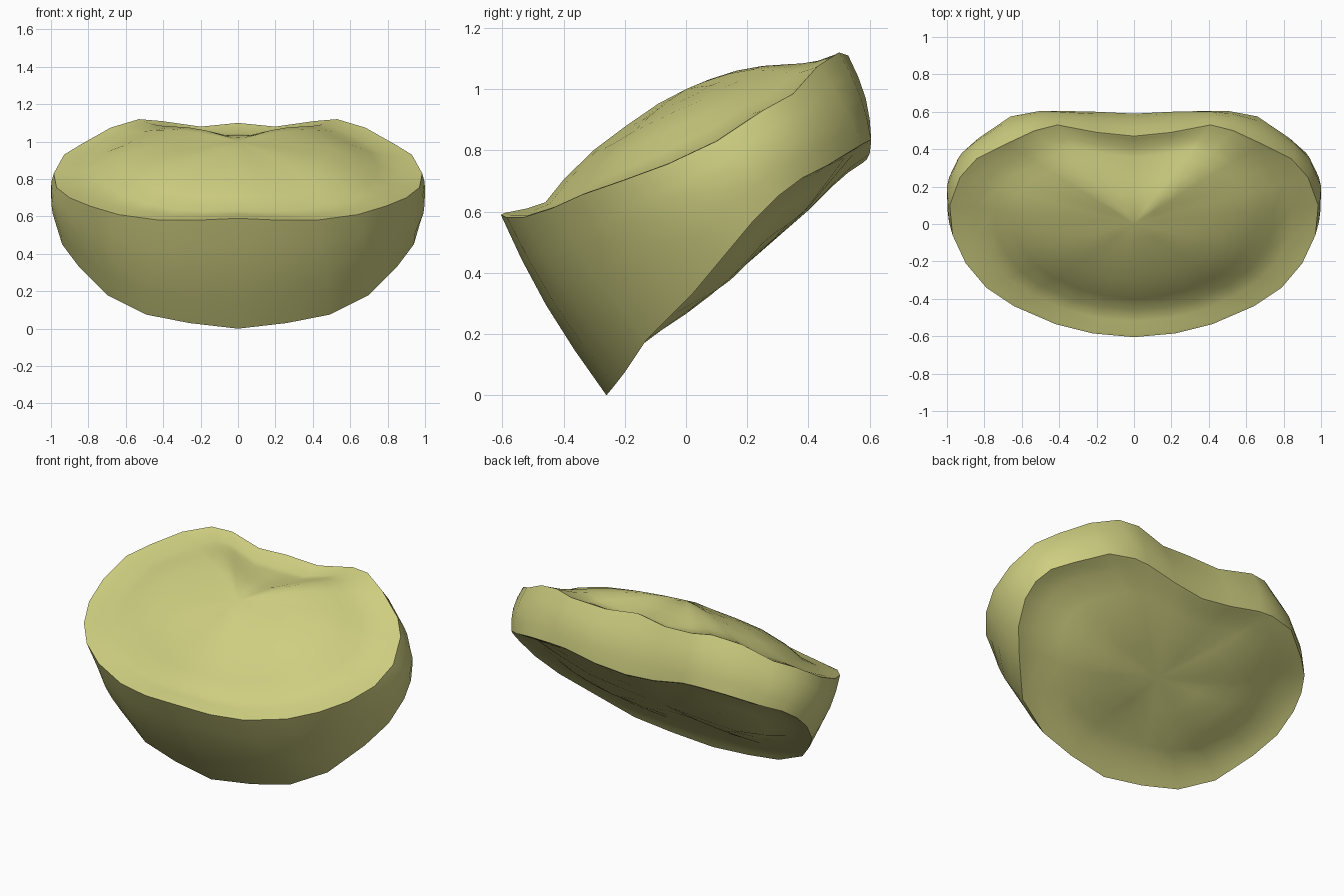
import bpy
import bmesh
import math
from mathutils import Vector

cube = bpy.data.objects.get("Cube")
if cube:
    bpy.data.objects.remove(cube, do_unlink=True)

# Half outlines of the two rims, running from the front middle to the back middle
UPPER_RIM = [(0, -.605, .59), (.22, -.585, .58), (.42, -.535, .58), (.64, -.44, .61),
             (.79, -.34, .655), (.9, -.21, .7), (.97, -.06, .755), (.985, .1, .83),
             (.93, .25, .93), (.84, .35, .985), (.68, .43, 1.075), (.53, .5, 1.12),
             (.41, .53, 1.11), (.2, .49, 1.08), (0, .47, 1.1)]
LOWER_RIM = [(0, -.26, 0), (.26, -.235, .03), (.49, -.2, .075), (.7, -.13, .18),
             (.85, .02, .33), (.94, .12, .45), (.975, .22, .57), (.965, .3, .65),
             (.92, .38, .71), (.83, .46, .75), (.66, .575, .82), (.5, .605, .835),
             (.4, .605, .83), (.2, .6, .79), (0, .59, .77)]

# Rings as distance from the centre, then height offset
# at the front, side, back corner and back middle
CUSHION_RINGS = [(.15, .15, .155, .15, .145), (.33, .12, .15, .13, .11),
                 (.5, .085, .135, .1, .06), (.66, .03, .09, .06, .025),
                 (.76, -.02, .035, .035, 0), (.86, -.015, -.005, .015, -.02),
                 (.975, 0, 0, 0, 0)]
BASE_RINGS = [(.97, .015, .008, 0, 0), (.85, .06, .03, .01, .01),
              (.7, .06, -.018, 0, .01), (.5, .05, -.05, -.015, 0),
              (.3, .025, -.035, -.01, 0)]
CORNER_DEPTH = .65
TOP_CENTRE = Vector((0, 0, .84))
TOP_RISE = .16
BASE_CENTRE = Vector((0, .2, .43))


def full_outline(half):
    """Mirror a half outline across the middle into a closed loop."""
    right = [Vector(point) for point in half]
    left = [Vector((-p.x, p.y, p.z)) for p in reversed(right[1:-1])]
    return right + left


def facing(point, centre):
    """Horizontal unit direction from the centre towards a rim point."""
    direction = point - centre
    direction.z = 0
    return direction.normalized()


def wall_ring(upper, lower, amount, bulge):
    """Ring between the two rims, swollen outwards a little."""
    ring = []
    for high, low in zip(upper, lower):
        point = high.lerp(low, amount)
        ring.append(point + facing(high, TOP_CENTRE) * bulge)
    return ring


def mix(start, end, amount):
    return start + (end - start) * amount


def padded_ring(rim, centre, fraction, front, side, corner, back):
    """Ring inside a rim, offset in height according to its direction."""
    ring = []
    for edge in rim:
        point = centre.lerp(edge, fraction)
        depth = facing(edge, centre).y
        if depth < 0:
            point.z += mix(side, front, -depth)
        elif depth < CORNER_DEPTH:
            point.z += mix(side, corner, depth / CORNER_DEPTH)
        else:
            point.z += mix(corner, back, (depth - CORNER_DEPTH) / (1 - CORNER_DEPTH))
        ring.append(point)
    return ring


def add_loop(bm, points):
    return [bm.verts.new(point) for point in points]


def bridge(bm, first, second):
    count = len(first)
    for i in range(count):
        j = (i + 1) % count
        bm.faces.new((first[i], first[j], second[j], second[i]))


def close_with_fan(bm, loop, tip):
    centre = bm.verts.new(tip)
    for i, vert in enumerate(loop):
        bm.faces.new((vert, loop[(i + 1) % len(loop)], centre))


upper = full_outline(UPPER_RIM)
lower = full_outline(LOWER_RIM)

bm = bmesh.new()

# Domed cushion, from its centre out to the upper rim
cushion = [padded_ring(upper, TOP_CENTRE, *ring) for ring in CUSHION_RINGS]
# Side wall with a gentle outward swell
wall = [upper] + [wall_ring(upper, lower, t, .025 * math.sin(math.pi * t))
                  for t in (.25, .5, .75)] + [lower]
# Underside, from the lower rim in to its centre
base = [padded_ring(lower, BASE_CENTRE, *ring) for ring in BASE_RINGS]

loops = [add_loop(bm, points) for points in cushion + wall + base]
for first, second in zip(loops, loops[1:]):
    bridge(bm, first, second)
close_with_fan(bm, loops[0], TOP_CENTRE + Vector((0, 0, TOP_RISE)))
close_with_fan(bm, loops[-1], BASE_CENTRE)
bmesh.ops.recalc_face_normals(bm, faces=bm.faces)

mesh = bpy.data.meshes.new("bean_cushion")
bm.to_mesh(mesh)
bm.free()
cushion_object = bpy.data.objects.new("bean_cushion", mesh)
bpy.context.collection.objects.link(cushion_object)

# Pale olive covering
colour = (.62, .62, .22, 1)
olive = bpy.data.materials.new("pale_olive")
olive.use_nodes = True
olive.diffuse_color = colour
olive.node_tree.nodes["Principled BSDF"].inputs["Base Color"].default_value = colour
mesh.materials.append(olive)

bpy.ops.object.select_all(action="DESELECT")
cushion_object.select_set(True)
bpy.context.view_layer.objects.active = cushion_object
bpy.ops.object.shade_smooth_by_angle(angle=math.radians(40))
